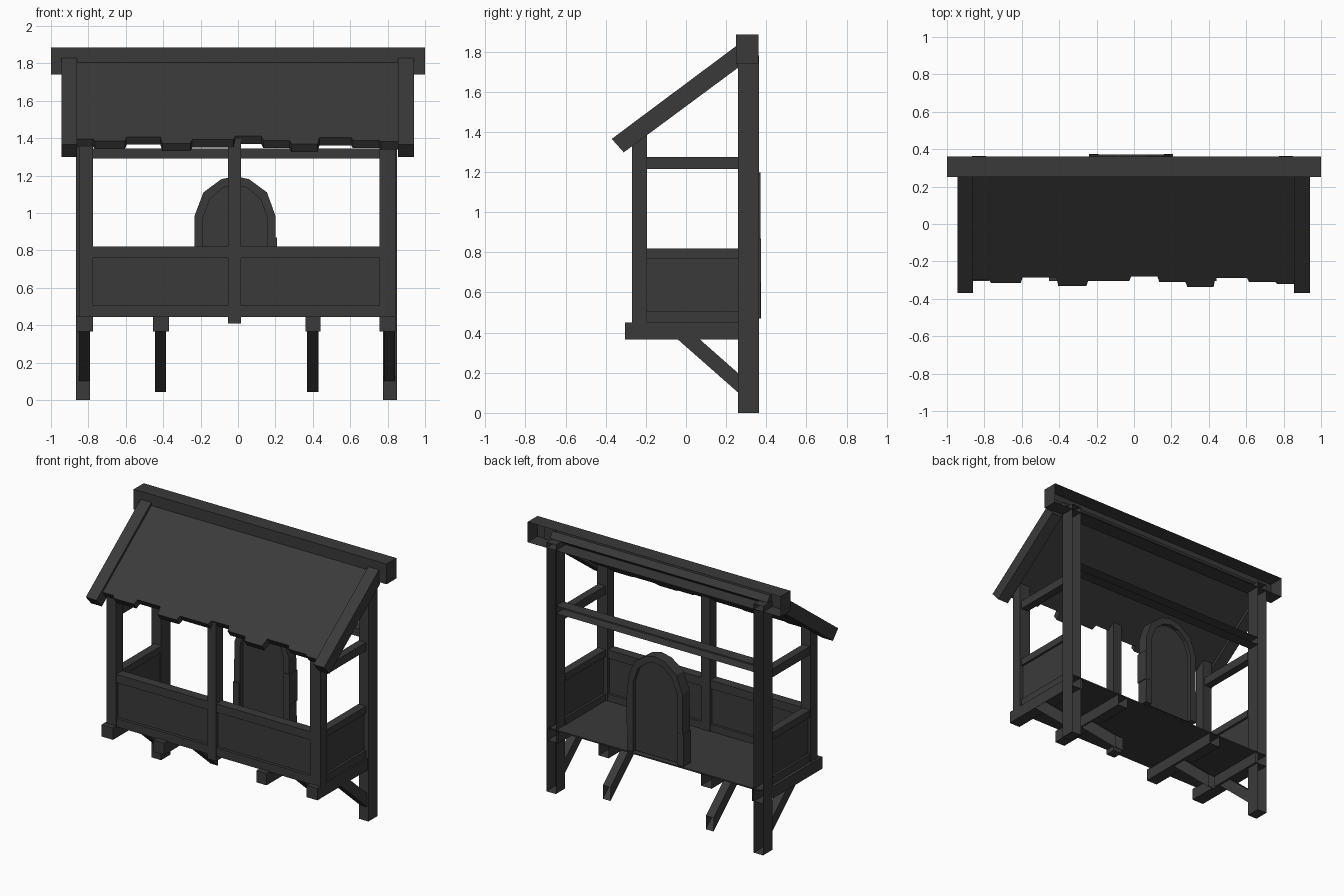
import bpy, bmesh
from mathutils import Vector

# Dark timber colour shared by all parts
timber = bpy.data.materials.new("dark_timber")
timber.diffuse_color = (0.042, 0.042, 0.042, 1)


def prism(name, pts, vec, caps=(True, True), open_sides=()):
    """Extrude a 3D polygon along vec, optionally leaving ends or sides open."""
    bm = bmesh.new()
    vec = Vector(vec)
    a = [bm.verts.new(p) for p in pts]
    b = [bm.verts.new(Vector(p) + vec) for p in pts]
    n = len(pts)
    for i in range(n):
        j = (i + 1) % n
        if i not in open_sides:
            bm.faces.new((a[i], a[j], b[j], b[i]))
    if caps[0]:
        bm.faces.new(a[::-1])
    if caps[1]:
        bm.faces.new(b)
    bmesh.ops.recalc_face_normals(bm, faces=bm.faces)
    me = bpy.data.meshes.new(name)
    bm.to_mesh(me)
    bm.free()
    me.materials.append(timber)
    ob = bpy.data.objects.new(name, me)
    bpy.context.collection.objects.link(ob)
    return ob


def box(name, x, y, z, open_back=False):
    pts = [(x[0], y[0], z[0]), (x[1], y[0], z[0]), (x[1], y[0], z[1]), (x[0], y[0], z[1])]
    return prism(name, pts, (0, y[1] - y[0], 0), (True, not open_back))


def side_profile(name, x, yz, open_sides=()):
    return prism(name, [(x[0], y, z) for y, z in yz], (x[1] - x[0], 0, 0),
                 open_sides=open_sides)


# Ridge beam and back wall rail (backs open against the wall)
box("ridge_beam", (-1, 1), (0.25, 0.362), (1.74, 1.885), True)
box("back_rail", (-0.79, 0.775), (0.28, 0.362), (1.29, 1.345), True)

# Posts
for x in ((-0.865, -0.79), (0.775, 0.85)):
    box("back_post", x, (0.26, 0.364), (0, 1.78), True)
for x in ((-0.85, -0.775), (0.757, 0.842)):
    box("front_post", x, (-0.27, -0.195), (0.44, 1.41))
box("centre_post", (-0.053, 0.016), (-0.27, -0.195), (0.41, 1.41))

# Floor, joists and diagonal braces
box("floor", (-0.84, 0.83), (-0.25, 0.355), (0.445, 0.455))
for x in ((-0.865, -0.775), (-0.455, -0.37), (0.36, 0.44), (0.757, 0.842)):
    box("floor_joist", x, (-0.305, 0.36), (0.365, 0.45), True)
for x, end in (((-0.85, -0.79), 0.27), ((-0.445, -0.385), 0.325),
               ((0.37, 0.43), 0.325), ((0.78, 0.84), 0.27)):
    drop = 0.88
    side_profile("brace", x, [(-0.04, 0.365), (0.07, 0.365),
                              (end, 0.365 - (end - 0.07) * drop),
                              (end, 0.365 - (end + 0.04) * drop)], (2,))

# Front balustrade
for x in ((-0.775, -0.053), (0.016, 0.757)):
    box("front_top_rail", x, (-0.268, -0.2), (0.76, 0.82))
    box("front_bottom_rail", x, (-0.268, -0.2), (0.445, 0.505))
    box("front_panel", x, (-0.247, -0.218), (0.5, 0.765))

# Side balustrades and upper side rails
for c in (-0.815, 0.802):
    y = (-0.195, 0.26)
    box("side_top_rail", (c - 0.03, c + 0.03), y, (0.77, 0.82))
    box("side_bottom_rail", (c - 0.03, c + 0.03), y, (0.45, 0.505))
    box("side_panel", (c - 0.014, c + 0.014), y, (0.5, 0.775))
    box("side_upper_rail", (c - 0.028, c + 0.028), y, (1.215, 1.275))

# Sloped rafters at both roof ends
for x in ((-0.945, -0.86), (0.855, 0.94)):
    side_profile("rafter", x, [(-0.37, 1.365), (-0.31, 1.298), (0.26, 1.72), (0.26, 1.835)])

# Roof slab with a ragged lower edge
steps = [(-0.865, -0.30), (-0.77, -0.315), (-0.6, -0.285), (-0.41, -0.332), (-0.25, -0.305),
         (-0.02, -0.28), (0.13, -0.31), (0.28, -0.337), (0.43, -0.29), (0.61, -0.31),
         (0.76, -0.32), (0.865, 0)]
outline = []
for (x0, y), (x1, _) in zip(steps, steps[1:]):
    outline += [(x0 + 0.005, y), (x1 - 0.005, y)]
outline += [(0.86, 0.28), (-0.86, 0.28)]
prism("roof_slab", [(x, y, 1.619 + 0.744 * y) for x, y in outline], (0.0, 0.029, -0.042))

# Arched doorway: frame and recessed door
outer = [(-0.235, 0.47), (-0.232, 0.985), (-0.185, 1.11), (-0.09, 1.18), (-0.015, 1.197),
         (0.06, 1.18), (0.155, 1.11), (0.2, 0.985), (0.205, 0.47)]
inner = [(-0.188, 0.47), (-0.188, 0.97), (-0.15, 1.075), (-0.08, 1.135), (-0.015, 1.15),
         (0.05, 1.135), (0.12, 1.075), (0.158, 0.97), (0.158, 0.47)]
prism("door_frame", [(x, 0.29, z) for x, z in outer + inner[::-1]], (0, 0.082, 0))
prism("door", [(x, 0.325, z) for x, z in inner], (0, 0.02, 0))
box("frame_block", (0.16, 0.209), (0.285, 0.373), (0.65, 0.87))
box("frame_block", (-0.24, -0.19), (0.285, 0.373), (0.47, 0.7))
